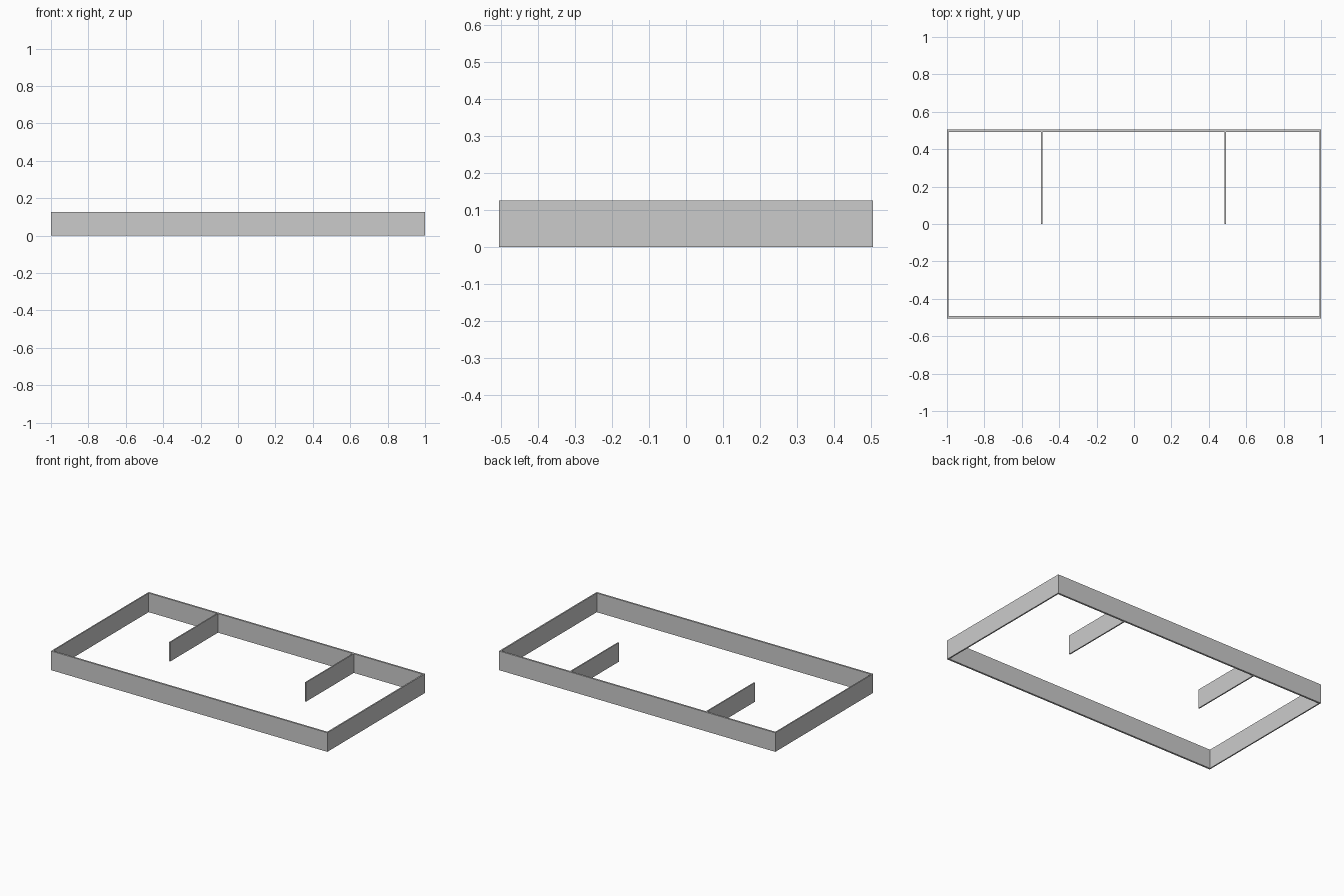
import bpy

if "Cube" in bpy.data.objects:
    bpy.data.objects.remove(bpy.data.objects["Cube"])

HEIGHT = 0.125


def wall(name, x0, x1, y0, y1):
    """Upright box wall standing on z = 0."""
    bpy.ops.mesh.primitive_cube_add(
        size=1, location=((x0 + x1) / 2, (y0 + y1) / 2, HEIGHT / 2))
    ob = bpy.context.object
    ob.name = name
    ob.scale = (x1 - x0, y1 - y0, HEIGHT)
    bpy.ops.object.transform_apply(location=False, rotation=False, scale=True)


# Long outer walls
wall("front_wall", -1, 1, -0.505, -0.493)
wall("back_wall", -1, 1, 0.493, 0.505)

# Short outer walls, fitted between the long ones
wall("left_wall", -1, -0.992, -0.493, 0.493)
wall("right_wall", 0.992 - 0.001, 1, -0.493, 0.493)

# Partitions running from the back wall to the middle
for side, x in (("left", -0.494), ("right", 0.489)):
    wall(side + "_partition", x - 0.004, x + 0.004, 0, 0.493)
